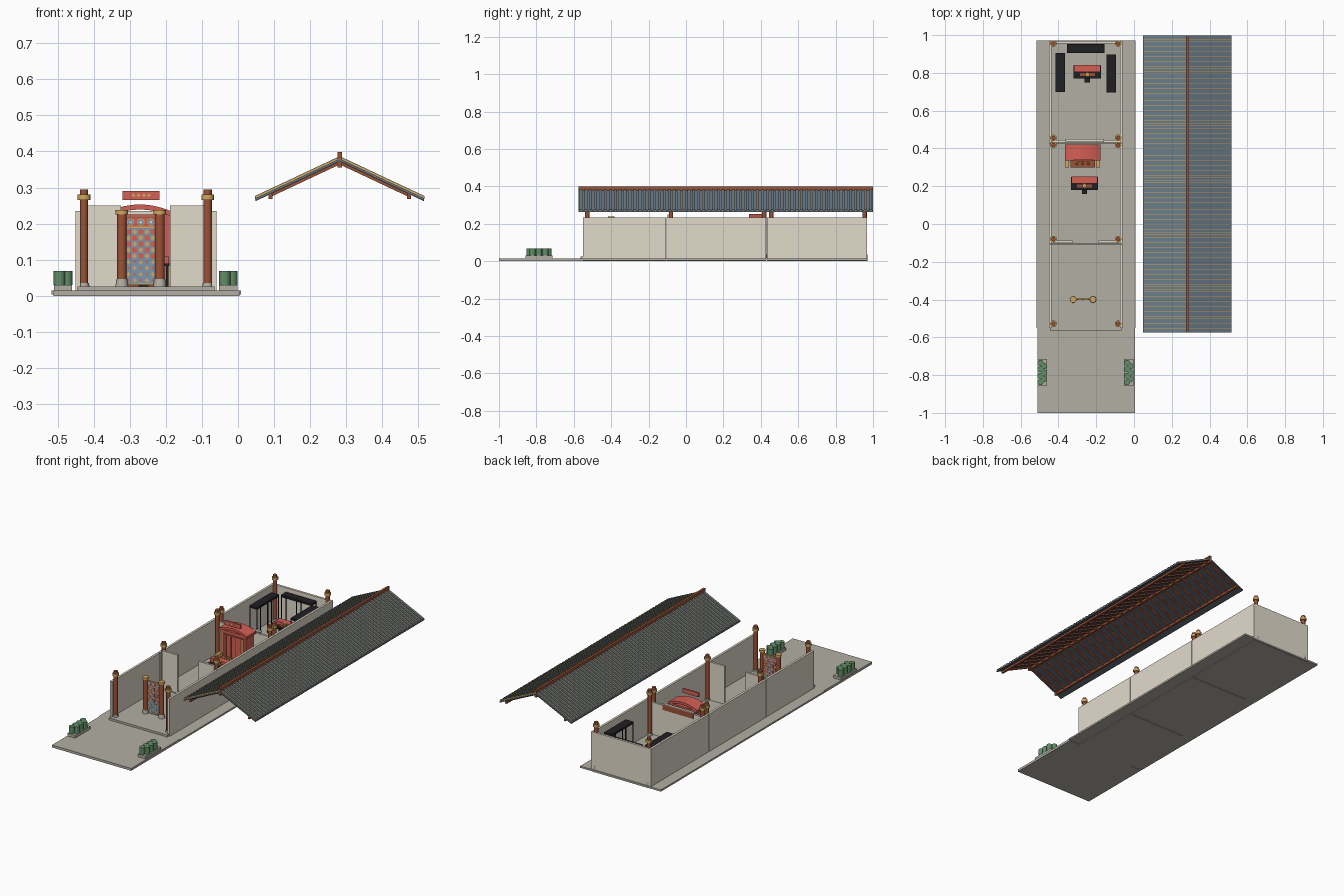
import bpy, bmesh, math
from mathutils import Matrix, Vector

if "Cube" in bpy.data.objects:
    bpy.data.objects.remove(bpy.data.objects["Cube"])

COLOURS = {
    "plaster": (0.76, 0.71, 0.6), "stone": (0.45, 0.43, 0.375),
    "timber": (0.33, 0.085, 0.038), "gold": (0.64, 0.4, 0.12),
    "red": (0.66, 0.115, 0.09), "black": (0.014, 0.014, 0.016),
    "green": (0.12, 0.27, 0.135), "slate": (0.155, 0.21, 0.255),
    "dark_slate": (0.07, 0.09, 0.105), "door_blue": (0.2, 0.31, 0.42),
}
MATS = {}
for key, rgb in COLOURS.items():
    m = bpy.data.materials.new(key)
    m.use_nodes = True
    m.diffuse_color = (*rgb, 1)
    m.node_tree.nodes["Principled BSDF"].inputs["Base Color"].default_value = (*rgb, 1)
    MATS[key] = m


class Part:
    """Collects simple solids into one named object."""

    def __init__(self, name):
        self.name, self.bm, self.mats = name, bmesh.new(), []

    def paint(self, faces, mat):
        if mat not in self.mats:
            self.mats.append(mat)
        for f in faces:
            f.material_index = self.mats.index(mat)

    def box(self, mat, x0, x1, y0, y1, z0, z1):
        mx = Matrix.Translation(((x0 + x1) / 2, (y0 + y1) / 2, (z0 + z1) / 2))
        mx = mx @ Matrix.Diagonal((x1 - x0, y1 - y0, z1 - z0, 1))
        r = bmesh.ops.create_cube(self.bm, size=1, matrix=mx)
        self.paint({f for v in r["verts"] for f in v.link_faces}, mat)
        return self

    def cyl(self, mat, x, y, z0, z1, r, r2=None, n=12, axis="Z"):
        # axis Y treats z0 and z1 as the y range and y as the height
        if axis == "Z":
            mx = Matrix.Translation((x, y, (z0 + z1) / 2))
        else:
            mx = Matrix.Translation((x, (z0 + z1) / 2, y)) @ Matrix.Rotation(math.pi / 2, 4, "X")
        res = bmesh.ops.create_cone(self.bm, cap_ends=True, segments=n, radius1=r,
                                    radius2=r if r2 is None else r2, depth=z1 - z0, matrix=mx)
        self.paint({f for v in res["verts"] for f in v.link_faces}, mat)
        return self

    def prism(self, mat, profile, y0, y1):
        face = self.bm.faces.new([self.bm.verts.new((x, y0, z)) for x, z in profile])
        r = bmesh.ops.extrude_face_region(self.bm, geom=[face])
        verts = [g for g in r["geom"] if isinstance(g, bmesh.types.BMVert)]
        bmesh.ops.translate(self.bm, verts=verts, vec=Vector((0, y1 - y0, 0)))
        self.paint({f for v in verts for f in v.link_faces} | {face}, mat)
        return self

    def done(self, smooth=False):
        bmesh.ops.recalc_face_normals(self.bm, faces=self.bm.faces)
        me = bpy.data.meshes.new(self.name)
        self.bm.to_mesh(me)
        self.bm.free()
        for k in self.mats:
            me.materials.append(MATS[k])
        ob = bpy.data.objects.new(self.name, me)
        bpy.context.collection.objects.link(ob)
        if smooth:
            bpy.ops.object.select_all(action="DESELECT")
            ob.select_set(True)
            bpy.context.view_layer.objects.active = ob
            bpy.ops.object.shade_smooth_by_angle(angle=math.radians(40))


CX = -0.255     # centre line of the house
ROOMS = ((-0.55, -0.107), (-0.103, 0.428), (0.432, 0.967))
# Ground slabs and floors
Part("forecourt").box("stone", -0.512, 0.004, -1, -0.55, 0, 0.014).done()
Part("house_base").box("stone", -0.517, 0.009, -0.55, 0.972, 0.004, 0.014).done()
floor = Part("house_floor").box("stone", -0.445, -0.065, -0.565, -0.54, 0.014, 0.026)
for y0, y1 in ROOMS:
    floor.box("stone", -0.445, -0.065, y0, y1, 0.0, 0.026)
floor.done()

# Outer walls, in three lengths on each side
walls = Part("outer_walls")
for s in (-1, 1):
    a, b = sorted((CX + s * 0.195, CX + s * 0.182))
    for y0, y1 in ROOMS:
        walls.box("plaster", a, b, y0, y1, 0.013, 0.235)
walls.box("plaster", CX - 0.195, CX + 0.195, 0.955, 0.968, 0.013, 0.235)
walls.done()

# Inner partitions
Part("front_partition").box("plaster", -0.425, -0.325, -0.1, -0.088, 0.02, 0.25) \
    .box("plaster", -0.188, -0.085, -0.1, -0.088, 0.02, 0.25).done()
Part("rear_partition").box("plaster", -0.435, -0.075, 0.432, 0.444, 0.02, 0.215) \
    .box("plaster", -0.362, -0.158, 0.434, 0.449, 0.222, 0.226).done()
Part("partition_board").box("timber", -0.36, -0.16, 0.437, 0.448, 0.19, 0.222).done()

# Tall columns
for i, y in enumerate((-0.528, -0.08, 0.418, 0.456, 0.955)):
    for side, x in (("right", -0.427), ("left", -0.084)):
        p = Part(f"column_{side}_{i + 1}")
        p.cyl("stone", x, y, 0.016, 0.036, 0.016, 0.014)
        p.cyl("timber", x, y, 0.03, 0.294, 0.0115)
        p.cyl("gold", x, y, 0.266, 0.281, 0.0175)
        p.done(True)

# Painted door between two short columns
door = Part("painted_door")
X0, X1 = -0.312, -0.227
door.box("door_blue", X0, X1, -0.399, -0.393, 0.03, 0.19)
door.box("red", X0, X1, -0.3995, -0.3925, 0.19, 0.218)
for z in (0.032, 0.19, 0.217):
    door.box("gold", X0, X1, -0.4, -0.392, z - 0.002, z + 0.002)
for y0, y1 in ((-0.4005, -0.399), (-0.393, -0.3915)):
    for r in range(9):
        z = 0.043 + r * 0.0168
        upper = r > 3
        for c in range(5):
            x = X0 + 0.0085 + c * 0.017
            if (r + c) % 2:
                door.cyl("gold", x, z, y0, y1, 0.0075 if upper else 0.0065, n=4, axis="Y")
            elif upper:
                door.box("red", x - 0.007, x + 0.007, y0, y1, z - 0.007, z + 0.007)
            else:
                door.cyl("red", x, z, y0, y1, 0.0035, n=8, axis="Y")
for c in range(3):
    x = X0 + 0.0142 + c * 0.0283
    for mat, rad, d in (("gold", 0.0105, 0.001), ("door_blue", 0.0085, 0.0015),
                        ("plaster", 0.0035, 0.002)):
        door.cyl(mat, x, 0.204, -0.3995 - d, -0.3925 + d, rad, axis="Y")
door.done()
for side, x in (("right", -0.322), ("left", -0.217)):
    p = Part(f"door_column_{side}")
    p.cyl("stone", x, -0.4, 0.025, 0.047, 0.018, 0.015)
    p.cyl("timber", x, -0.4, 0.04, 0.228, 0.0135)
    p.cyl("gold", x, -0.4, 0.226, 0.238, 0.017)
    p.done(True)

# Shrine with arched top, altar steps and board above
SX = -0.272
shrine = Part("shrine")
shrine.box("red", SX - 0.083, SX + 0.083, 0.345, 0.415, 0.025, 0.225)
arch = [(SX + 0.094 * t / 6, 0.253 - 0.022 * (t / 6) ** 2) for t in range(-6, 7)]
shrine.prism("red", arch + [(x, z - 0.014) for x, z in reversed(arch)], 0.336, 0.42)
for k in range(4):
    x = SX - 0.048 + k * 0.032
    shrine.box("timber", x - 0.0025, x + 0.0025, 0.342, 0.347, 0.07, 0.2)
shrine.box("timber", SX - 0.06, SX + 0.06, 0.341, 0.347, 0.2, 0.207)
for s in (-1, 1):
    shrine.box("gold", SX + s * 0.082 - 0.01, SX + s * 0.082 + 0.01, 0.3, 0.345, 0.025, 0.09)
    shrine.box("gold", SX + s * 0.065 - 0.003, SX + s * 0.065 + 0.003, 0.341, 0.347, 0.06, 0.21)
shrine.box("timber", SX - 0.065, SX + 0.065, 0.298, 0.345, 0.025, 0.075)
for k in range(3):
    shrine.cyl("gold", SX - 0.03 + k * 0.03, 0.32, 0.075, 0.095, 0.007, 0.004, n=8)
shrine.done()
board = Part("hanging_board").box("red", -0.32, -0.217, 0.333, 0.341, 0.266, 0.291)
for k in range(4):
    board.cyl("gold", -0.29 + k * 0.0145, 0.2785, 0.331, 0.334, 0.0055, n=4, axis="Y")
board.done()

# Altar tables, each with a cloth, an incense pot and a stool
for name, x, y in (("front_table", -0.262, 0.21), ("rear_table", -0.247, 0.8)):
    t = Part(name)
    t.box("black", x - 0.072, x + 0.072, y - 0.03, y + 0.04, 0.082, 0.09)
    t.box("red", x - 0.07, x + 0.07, y + 0.004, y + 0.042, 0.088, 0.11)
    for sx in (-1, 1):
        for yy in (y - 0.024, y + 0.034):
            t.box("black", x + sx * 0.066 - 0.004, x + sx * 0.066 + 0.004,
                  yy - 0.004, yy + 0.004, 0.025, 0.083)
    t.box("timber", x - 0.04, x + 0.04, y - 0.016, y, 0.09, 0.096)
    t.cyl("gold", x, y - 0.008, 0.09, 0.115, 0.006, 0.012, n=8)
    t.box("black", x - 0.014, x + 0.014, y - 0.052, y - 0.03, 0.025, 0.06)
    t.done()

# Slim black shelf frames around the back room
for name, x0, x1, y0, y1 in (("shelf_right", -0.416, -0.366, 0.7, 0.905),
                             ("shelf_left", -0.145, -0.095, 0.697, 0.897),
                             ("shelf_back", -0.355, -0.155, 0.905, 0.953)):
    p = Part(name)
    p.box("black", x0, x1, y0, y1, 0.2, 0.212)
    long_x = x1 - x0 > y1 - y0
    for k in (0, 0.5, 1):
        for e in (0, 1):
            u, v = (k, e) if long_x else (e, k)
            px, py = x0 + 0.002 + u * (x1 - x0 - 0.004), y0 + 0.002 + v * (y1 - y0 - 0.004)
            p.box("black", px - 0.002, px + 0.002, py - 0.002, py + 0.002, 0.025, 0.2)
    p.done()

# Planters with clipped shrubs
for side, x in (("right", -0.485), ("left", -0.027)):
    p = Part(f"planter_{side}")
    p.box("stone", x - 0.025, x + 0.025, -0.858, -0.715, 0.012, 0.03)
    for k in range(7):
        p.cyl("green", x + (0.01 if k % 2 else -0.01), -0.838 + k * 0.0172,
              0.03, 0.069, 0.016, n=12)
    p.done(True)

# Gabled roof standing beside the house
RX, YA, YB = 0.282, -0.575, 0.999


def slope(s, d0, d1, low, high):
    """Sloped band from distance d0 to d1 off the ridge, low to high above the line."""
    line = lambda d, h: (RX + s * d, 0.376 - 0.47 * d + h)
    return [line(d0, low), line(d1, low), line(d1, high), line(d0, high)]


tiles, deck, frame = Part("roof_tiles"), Part("roof_deck"), Part("roof_frame")
PITCH = (YB - YA) / 60
for s in (-1, 1):
    deck.prism("dark_slate", slope(s, 0, 0.234, -0.004, 0), YA, YB)
    deck.prism("slate", slope(s, 0, 0.234, 0, 0.004), YA, YB)
    # slate ribs with thin gold edges
    for i in range(60):
        y = YA + (i + 0.2) * PITCH
        tiles.prism("gold", slope(s, 0, 0.235, 0.003, 0.009), y, y + PITCH * 0.6)
        tiles.prism("slate", slope(s, 0, 0.2352, 0.003, 0.011), y + 0.0015, y + PITCH * 0.6 - 0.0015)
    # rafters and eave purlins below the deck
    for i in range(28):
        y = YA + 0.02 + i * (YB - YA - 0.05) / 27
        frame.prism("timber", slope(s, 0.004, 0.195, -0.012, -0.003), y, y + 0.011)
    z = 0.376 - 0.47 * 0.192
    frame.box("timber", RX + s * 0.192 - 0.006, RX + s * 0.192 + 0.006, YA, YB, z - 0.018, z - 0.004)
frame.box("timber", RX - 0.0065, RX + 0.0065, YA, YB, 0.356, 0.399)
for p in (tiles, deck, frame):
    p.done()
